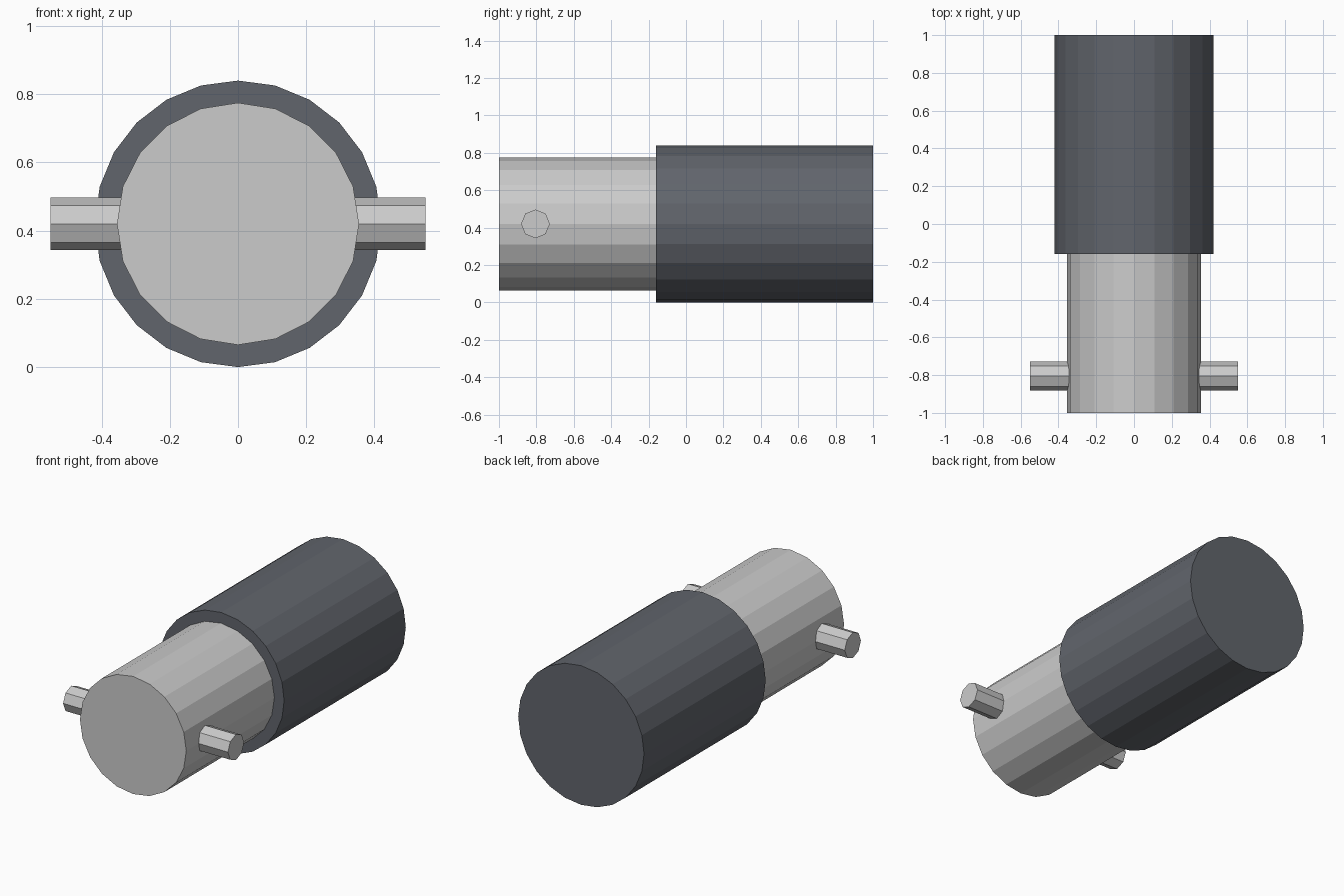
import bpy
from math import pi
from mathutils import Matrix

if "Cube" in bpy.data.objects:
    bpy.data.objects.remove(bpy.data.objects["Cube"])

AXIS_Z = 0.42


def cylinder(name, sides, radius, start, end, axis, offset=0.0):
    """Flat-faced closed cylinder along x or y, with a vertex at the top."""
    mid = (start + end) / 2
    loc = (mid, offset, AXIS_Z) if axis == 'X' else (offset, mid, AXIS_Z)
    bpy.ops.mesh.primitive_cylinder_add(vertices=sides, radius=radius, depth=end - start)
    ob = bpy.context.object
    ob.name = name
    turn = Matrix.Rotation(pi / 2, 4, 'Y' if axis == 'X' else 'X')
    ob.data.transform(Matrix.Translation(loc) @ turn)
    return ob


# Dark rear sleeve
sleeve = cylinder("sleeve", 24, 0.42, -0.16, 1.0, 'Y')
dark = bpy.data.materials.new("dark_grey")
dark.diffuse_color = (0.12, 0.13, 0.15, 1)
dark.use_nodes = True
dark.node_tree.nodes["Principled BSDF"].inputs["Base Color"].default_value = dark.diffuse_color
sleeve.data.materials.append(dark)

# Front barrel, seated a little way into the sleeve
cylinder("barrel", 20, 0.355, -1.0, -0.14, 'Y')

# Cross pin sticking out on both sides of the barrel
cylinder("cross_pin", 8, 0.077, -0.55, 0.55, 'X', offset=-0.805)
